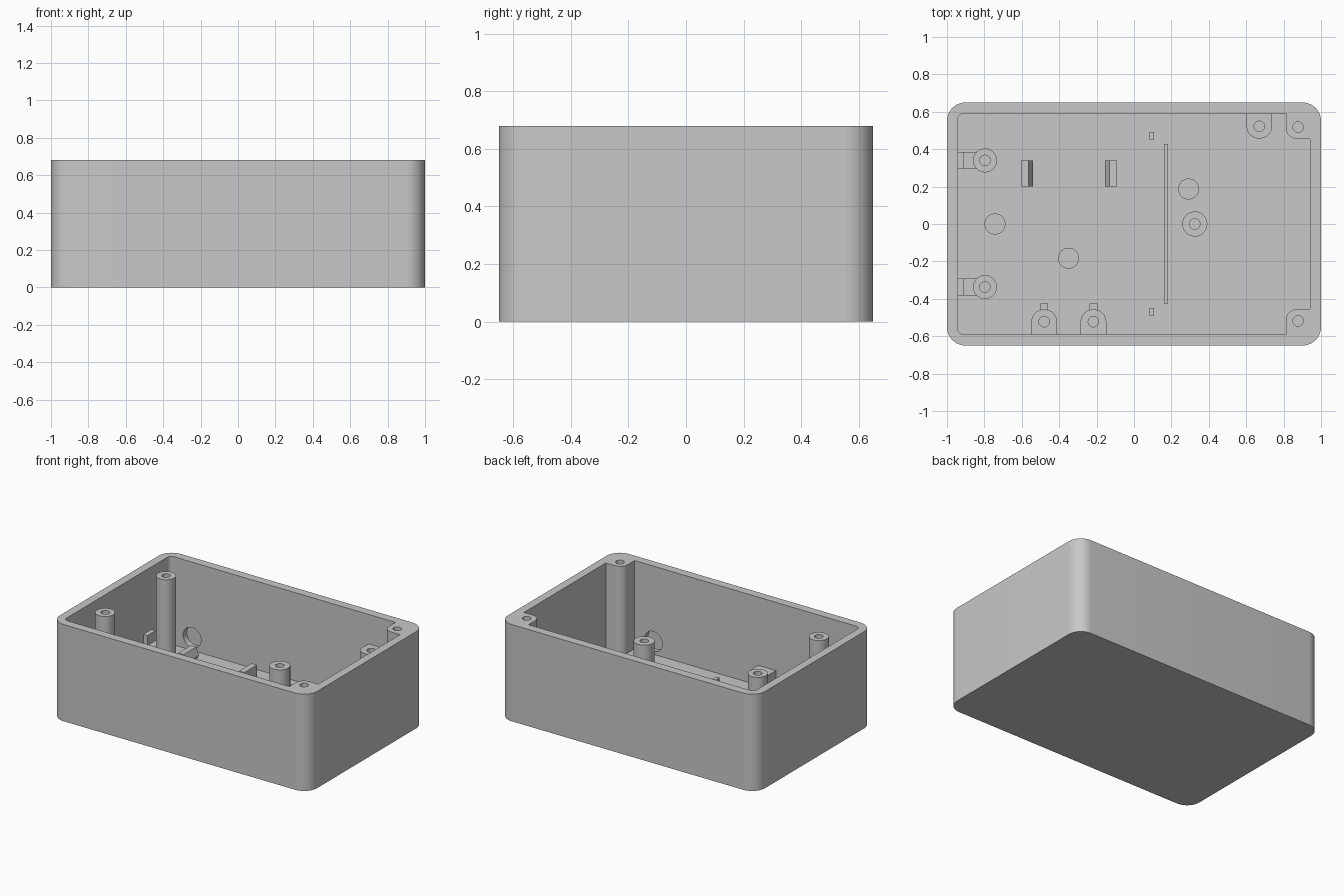
import bpy, bmesh, math
from mathutils import Vector, Matrix

if "Cube" in bpy.data.objects:
    bpy.data.objects.remove(bpy.data.objects["Cube"])

grey = bpy.data.materials.new("plain grey")
grey.use_nodes = True
grey.diffuse_color = (0.58, 0.58, 0.58, 1)
grey.node_tree.nodes["Principled BSDF"].inputs["Base Color"].default_value = grey.diffuse_color

TOP, FLOOR, SINK = 0.68, 0.06, 0.04
HOLE_R, POST_R = 0.028, 0.067


def fillet(corners, steps=10):
    """Outline from (x, y, radius) corners."""
    out = []
    for i, (x, y, r) in enumerate(corners):
        p = Vector((x, y))
        if r == 0:
            out.append(p)
            continue
        u = (Vector(corners[i - 1][:2]) - p).normalized()
        v = (Vector(corners[(i + 1) % len(corners)][:2]) - p).normalized()
        half = u.angle(v) / 2
        c = p + (u + v).normalized() * r / math.sin(half)
        t = r / math.tan(half)
        s, e = p + u * t - c, p + v * t - c
        a0 = math.atan2(s.y, s.x)
        turn = (math.atan2(e.y, e.x) - a0 + math.pi) % (2 * math.pi) - math.pi
        for k in range(steps + 1):
            a = a0 + turn * k / steps
            out.append(c + Vector((math.cos(a), math.sin(a))) * r)
    return out


def prism(name, outline, z0, z1, matrix=None):
    """Extrude a 2D outline from z0 to z1, then optionally transform it."""
    bm = bmesh.new()
    base = bm.faces.new([bm.verts.new((p[0], p[1], z0)) for p in outline])
    ext = bmesh.ops.extrude_face_region(bm, geom=[base])
    verts = [g for g in ext["geom"] if isinstance(g, bmesh.types.BMVert)]
    bmesh.ops.translate(bm, vec=(0, 0, z1 - z0), verts=verts)
    if matrix:
        bm.transform(matrix)
    bmesh.ops.recalc_face_normals(bm, faces=bm.faces)
    mesh = bpy.data.meshes.new(name)
    bm.to_mesh(mesh)
    bm.free()
    mesh.materials.append(grey)
    obj = bpy.data.objects.new(name, mesh)
    bpy.context.collection.objects.link(obj)
    return obj


def circle(x, y, r, n=40):
    return [(x + r * math.cos(2 * math.pi * k / n), y + r * math.sin(2 * math.pi * k / n))
            for k in range(n)]


def rect(x0, x1, y0, y1):
    return [(x0, y0), (x1, y0), (x1, y1), (x0, y1)]


def activate(obj):
    bpy.ops.object.select_all(action="DESELECT")
    obj.select_set(True)
    bpy.context.view_layer.objects.active = obj


def cut(obj, *cutters):
    """Subtract the cutters and remove them."""
    for cutter in cutters:
        mod = obj.modifiers.new("cut", "BOOLEAN")
        mod.operation, mod.solver, mod.object = "DIFFERENCE", "EXACT", cutter
        activate(obj)
        bpy.ops.object.modifier_apply(modifier=mod.name)
        bpy.data.objects.remove(cutter)


def drill(obj, x, y, top, depth):
    cut(obj, prism("drill", circle(x, y, HOLE_R), top - depth, top + 0.05))


# Outer shell; the cavity outline leaves screw columns in two corners
W, D = 1.0, 0.65
shell = prism("case_shell", fillet([(-W, -D, .1), (W, -D, .1), (W, D, .1), (-W, D, .1)]), 0, TOP)
ix, iy, nx, ny = 0.942, 0.59, 0.812, 0.455
cavity = fillet([(-ix, -iy, .03), (nx, -iy, 0), (nx, -ny, .06), (ix, -ny, 0),
                 (ix, ny, 0), (nx, ny, .06), (nx, iy, 0), (-ix, iy, .03)])
cut(shell, prism("cavity", cavity, FLOOR, TOP + 0.1))
for side in (-1, 1):
    drill(shell, 0.877, side * 0.518, TOP, 0.3)

# Blind round recesses on the inside of three walls
along_y = Matrix.Rotation(math.pi / 2, 4, "X")
along_x = Matrix.Rotation(math.pi / 2, 4, "Y")
for x, y, z, r, turn in ((-0.77, iy, 0.15, 0.07, along_y),
                         (0.667, -iy, 0.15, 0.07, along_y),
                         (ix, -0.37, 0.545, 0.078, along_x)):
    place = Matrix.Translation((x, y, z)) @ turn
    cut(shell, prism("recess", circle(0, 0, r), -0.04, 0.04, place))

# Tall screw posts with stepped ribs to the side wall
for label, y in (("front", -0.337), ("back", 0.34)):
    post = prism(label + "_tall_post", circle(-0.797, y, 0.064), SINK, 0.674)
    drill(post, -0.797, y, 0.674, 0.25)
    prism(label + "_post_rib", rect(-0.91, -0.82, y - 0.046, y + 0.046), SINK, 0.17)
    prism(label + "_wall_block", rect(-0.96, -0.91, y - 0.046, y + 0.046), SINK, 0.24)

# Middle screw post
post = prism("middle_post", circle(0.325, 0, POST_R), SINK, 0.472)
drill(post, 0.325, 0, 0.472, 0.2)

# Rounded bosses growing out of the front and back walls
for name, x, side, top in (("back_boss", 0.67, 1, 0.472),
                           ("front_boss_outer", -0.48, -1, 0.2),
                           ("front_boss_inner", -0.217, -1, 0.2)):
    tip, root = side * 0.457, side * 0.61
    shape = fillet([(x - 0.069, root, 0), (x - 0.069, tip, .067),
                    (x + 0.069, tip, .067), (x + 0.069, root, 0)])
    boss = prism(name, shape, SINK, top)
    drill(boss, x, side * 0.522, top, 0.1)
    if side < 0:
        prism(name + "_tab", rect(x - 0.021, x + 0.021, -0.465, -0.424), SINK, 0.15)

# Low rail and two locating nubs on the floor
prism("floor_rail", rect(0.16, 0.181, -0.424, 0.428), SINK, 0.09)
for label, y in (("front", -0.468), ("back", 0.472)):
    prism(label + "_nub", rect(0.083, 0.107, y - 0.02, y + 0.02), SINK, 0.09)

# Shallow round pads
for i, (x, y) in enumerate(((-0.743, 0), (-0.35, -0.183), (0.292, 0.187))):
    prism("round_pad_%d" % (i + 1), circle(x, y, 0.056), SINK, 0.08)

# Pair of facing snap clips, drawn as an x-z profile extruded along y
clip = [(0, SINK), (0, 0.235), (0.042, 0.235), (0.064, 0.18), (0.045, 0.15), (0.045, SINK)]
for label, x, facing in (("left", -0.09, -1), ("right", -0.605, 1)):
    outline = [(x + facing * px, pz) for px, pz in clip]
    prism(label + "_snap_clip", outline, -0.34, -0.2, along_y)

# Smooth the round surfaces while keeping edges crisp
for obj in bpy.context.collection.objects:
    if obj.type == "MESH" and grey.name in obj.data.materials:
        activate(obj)
        bpy.ops.object.shade_smooth_by_angle(angle=math.radians(30))
